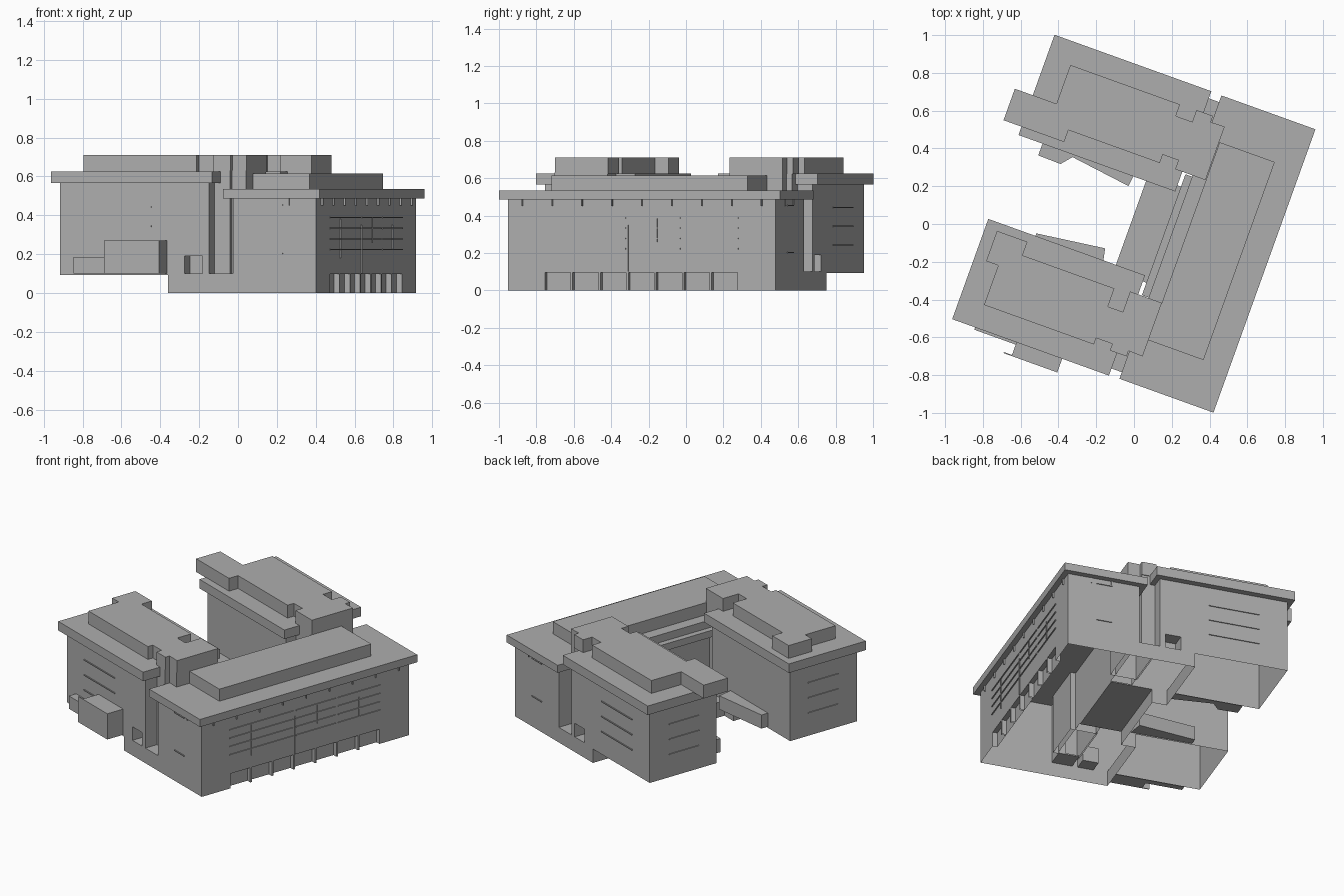
import bpy, bmesh, math
from mathutils import Matrix

cube = bpy.data.objects.get("Cube")
if cube:
    bpy.data.objects.remove(cube)

grey = bpy.data.materials.new("plain grey")
grey.use_nodes = True
COLOUR = (0.42, 0.42, 0.42, 1)
grey.diffuse_color = COLOUR
grey.node_tree.nodes["Principled BSDF"].inputs["Base Color"].default_value = COLOUR

# The whole building is turned on its plot
TURN = Matrix.Rotation(math.radians(-19.8), 4, 'Z')


def prism(name, pts, z0, z1, top=True, bottom=True):
    """Extrude a plan outline; caps can be left open for hollow walls."""
    bm = bmesh.new()
    low = [bm.verts.new((u, v, z0)) for u, v in pts]
    high = [bm.verts.new((u, v, z1)) for u, v in pts]
    n = len(pts)
    for i in range(n):
        j = (i + 1) % n
        bm.faces.new((low[i], low[j], high[j], high[i]))
    if top:
        bm.faces.new(high)
    if bottom:
        bm.faces.new(low[::-1])
    area = sum(pts[i - 1][0] * pts[i][1] - pts[i][0] * pts[i - 1][1] for i in range(n))
    if area < 0:
        bmesh.ops.reverse_faces(bm, faces=bm.faces[:])
    bm.transform(TURN)
    mesh = bpy.data.meshes.new(name)
    bm.to_mesh(mesh)
    bm.free()
    mesh.materials.append(grey)
    obj = bpy.data.objects.new(name, mesh)
    bpy.context.scene.collection.objects.link(obj)
    return obj


def rect(u0, u1, v0, v1):
    return [(u0, v0), (u1, v0), (u1, v1), (u0, v1)]


def box(name, u0, u1, v0, v1, z0, z1):
    return prism(name, rect(u0, u1, v0, v1), z0, z1)


def walls(name, pts, z0, z1):
    return prism(name, pts, z0, z1, top=False, bottom=False)


WALL, EAST, DECK = 0.76, 0.70, 0.1
FLOOR = 0.092

# Ground floor with seven recessed bays along the long face
bay_start, pitch, bays, depth = -0.556, 0.158, 7, 0.03
outline = [(-0.11, -0.27), (-0.11, -WALL), (EAST, -WALL)]
for i in range(bays):
    a = bay_start + i * pitch + 0.006
    b = a + pitch - 0.012
    outline += [(EAST, a), (EAST - depth, a), (EAST - depth, b), (EAST, b)]
    box("bay_soffit", EAST - depth, EAST, a, b, DECK - 0.003, DECK)
outline += [(EAST, WALL), (-0.11, WALL), (-0.11, 0.27), (-0.017, 0.27), (-0.017, -0.27)]
walls("ground_floor_walls", outline, 0, DECK)
box("courtyard_deck", -0.017, 0.245, -0.27, 0.27, FLOOR, DECK)

# Long east block
walls("east_block_walls", rect(0.245, EAST, -WALL, WALL), DECK, 0.49)
box("east_roof_slab", 0.205, 0.734, -0.797, 0.797, 0.485, 0.535)
box("east_roof_storey", 0.28, 0.59, -0.553, 0.561, 0.535, 0.615)
box("courtyard_ledge", 0.167, 0.245, -0.34, 0.34, 0.44, 0.485)

# Window ledges, fins and roof brackets on the long face
for z in (0.22, 0.275, 0.33, 0.385):
    for a, b in ((-0.556, -0.09), (-0.07, 0.22), (0.24, 0.549)):
        box("window_ledge", EAST, EAST + 0.006, a, b, z, z + 0.006)
for v, z0, z1 in ((-0.08, 0.1, 0.35), (0.085, 0.26, 0.39), (0.39, 0.22, 0.35), (-0.4, 0.18, 0.38)):
    box("window_fin", EAST, EAST + 0.006, v, v + 0.005, z0, z1)
for i in range(9):
    v = -0.68 + i * 0.17
    box("roof_bracket", EAST, EAST + 0.01, v, v + 0.006, 0.45, 0.487)

# The two wings, mirrored about the courtyard
for side, s in (("south", -1), ("north", 1)):
    def plan(pts):
        return [(u, s * v) for u, v in pts]

    def part(name, u0, u1, v0, v1, z0, z1):
        return prism(side + "_" + name, plan(rect(u0, u1, v0, v1)), z0, z1)

    # Hollow walls with a recessed doorway
    door = 0.19
    lower = [(-EAST, 0.27), (0.115, 0.27), (0.115, WALL), (0.08, WALL), (0.08, 0.67),
             (-0.02, 0.67), (-0.02, WALL), (-EAST, WALL)]
    walls(side + "_wing_lower_walls", plan(lower), FLOOR, door)
    walls(side + "_wing_upper_walls", plan(rect(-EAST, 0.115, 0.27, WALL)), door, 0.57)
    part("doorway_soffit", -0.02, 0.08, 0.67, WALL, door, door + 0.003)
    part("doorway_floor", -0.02, 0.08, 0.67, WALL, FLOOR, DECK)
    part("wing_roof_slab", -0.735, 0.147, 0.236, 0.8, 0.565, 0.625)

    # Stair core rising through the gap between wing and east block
    part("recess_deck", 0.115, 0.245, 0.64, WALL, FLOOR, DECK)
    core = [(0.107, 0.346), (0.278, 0.346), (0.278, 0.648), (0.2, 0.643), (0.2, 0.675), (0.107, 0.675)]
    walls(side + "_stair_core", plan(core), FLOOR, 0.63)

    # Window ledges on the outer and end faces
    for z in (0.24, 0.34, 0.44):
        part("wing_window_ledge", -0.52, -0.2, WALL, WALL + 0.006, z, z + 0.006)
        part("end_window_ledge", -EAST - 0.006, -EAST, 0.4, 0.62, z, z + 0.006)
    for z in (0.2, 0.45):
        part("block_window_ledge", 0.42, 0.52, WALL, WALL + 0.006, z, z + 0.006)
    for u in (0.42, 0.55):
        part("block_window_fin", u, u + 0.005, WALL, WALL + 0.006, 0.45, 0.485)

# Roof storeys of the wings
prism("north_roof_storey", [
    (-0.602, 0.678), (0.015, 0.678), (0.015, 0.613), (0.107, 0.613), (0.107, 0.68), (0.2, 0.68),
    (0.2, 0.645), (0.277, 0.648), (0.277, 0.347), (0.107, 0.347), (0.107, 0.397), (0.019, 0.397),
    (0.019, 0.35), (-0.495, 0.35), (-0.495, 0.283), (-0.836, 0.283), (-0.836, 0.46),
    (-0.602, 0.46)], 0.622, 0.71)
prism("south_roof_storey", [
    (-0.67, -0.28), (-0.499, -0.28), (-0.499, -0.356), (0.018, -0.356), (0.018, -0.458),
    (0.102, -0.458), (0.102, -0.343), (0.28, -0.343), (0.28, -0.645), (0.2, -0.642), (0.2, -0.673),
    (0.107, -0.673), (0.107, -0.636), (0.016, -0.636), (0.016, -0.672), (-0.602, -0.672),
    (-0.602, -0.45), (-0.67, -0.45)], 0.622, 0.71)

# Tapered bays facing the courtyard
prism("south_courtyard_bay", [(-0.47, -0.27), (-0.08, -0.27), (-0.1, -0.173), (-0.47, -0.222)],
      DECK, 0.19)
prism("north_courtyard_bay", [(-0.6, 0.27), (-0.6, 0.17), (-0.474, 0.167), (-0.426, 0.223),
                              (-0.095, 0.179), (-0.085, 0.27)], DECK, 0.19)

# Porch boxes on the south side
box("porch", -0.373, -0.116, -0.872, -WALL, DECK, 0.27)
box("porch_front_screen", -0.418, -0.116, -0.877, -0.871, DECK, 0.27)
box("low_porch", -0.606, -0.373, -0.813, -WALL, DECK, 0.185)
